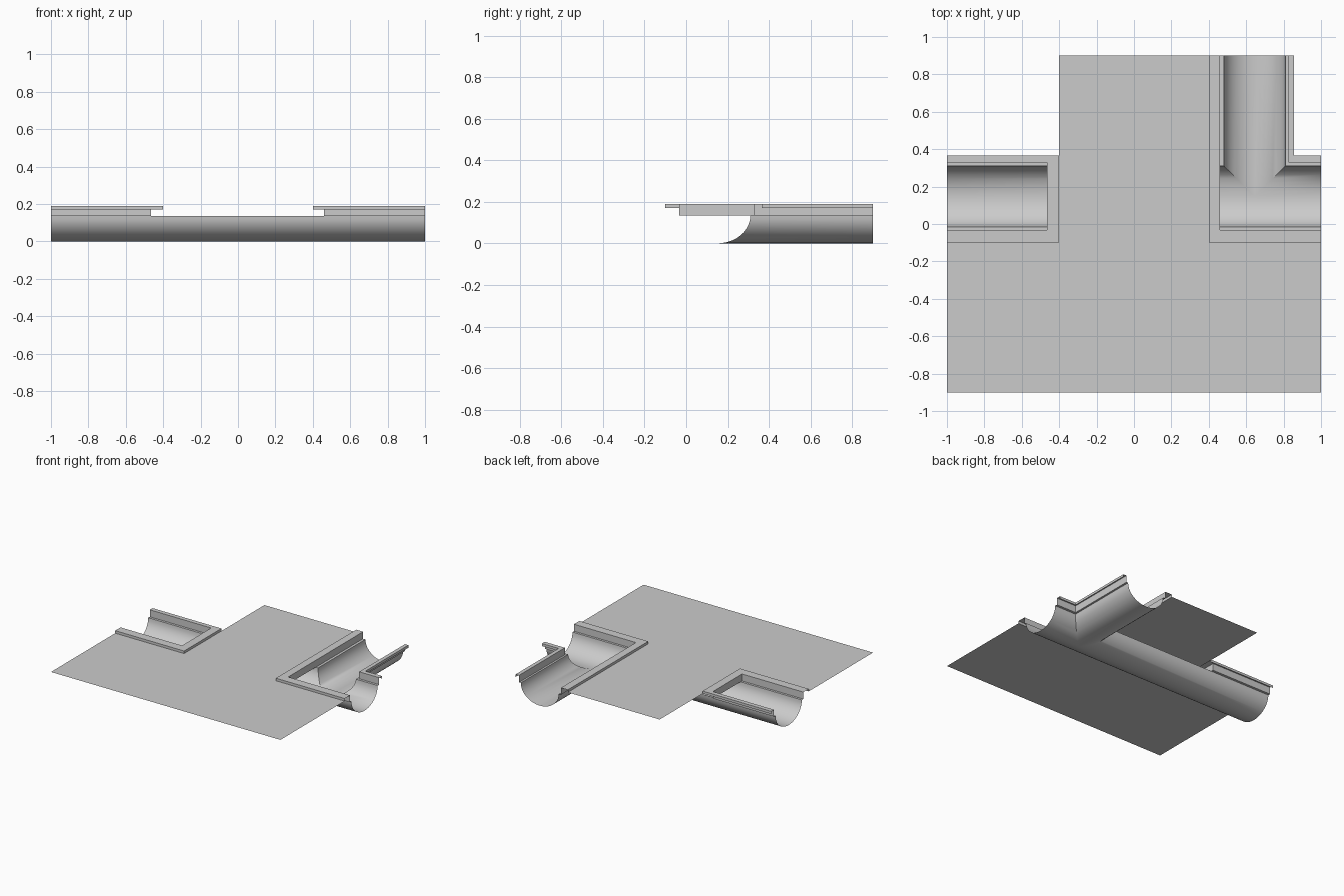
import bpy, bmesh, math

if "Cube" in bpy.data.objects:
    bpy.data.objects.remove(bpy.data.objects["Cube"])

LOW, GROUND, TOP = 0.135, 0.17, 0.19      # trough edge, ground, kerb top
CY, CX, RY, RX = 0.148, 0.645, 0.163, 0.165  # trough axes and half widths


def make(name, quads, smooth=False):
    """Build one mesh from a list of polygons, welded, facing upwards."""
    bm = bmesh.new()
    for q in quads:
        bm.faces.new([bm.verts.new(p) for p in q])
    bmesh.ops.remove_doubles(bm, verts=bm.verts, dist=1e-5)
    bm.normal_update()
    # flip the whole strip if its flat top looks down
    if sum(f.normal.z * f.calc_area() for f in bm.faces) < 0:
        bmesh.ops.reverse_faces(bm, faces=bm.faces)
    me = bpy.data.meshes.new(name)
    bm.to_mesh(me)
    bm.free()
    ob = bpy.data.objects.new(name, me)
    bpy.context.collection.objects.link(ob)
    if smooth:
        bpy.context.view_layer.objects.active = ob
        ob.select_set(True)
        bpy.ops.object.shade_smooth_by_angle(angle=math.radians(40))
        ob.select_set(False)
    return ob


# Ground sheet, T-shaped outline
make("ground", [[(x, y, GROUND) for x, y in (
    (-1, -0.9), (1, -0.9), (1, -0.1), (0.4, -0.1), (0.4, 0.9),
    (-0.4, 0.9), (-0.4, -0.1), (-1, -0.1))]])

# Half-round channel with a branch that meets it in a groin
N = 20
prof = [(-math.cos(math.pi * i / N), LOW * (1 - math.sin(math.pi * i / N)))
        for i in range(N + 1)]
quads = []
for (c0, z0), (c1, z1) in zip(prof, prof[1:]):
    y0, y1 = CY + RY * c0, CY + RY * c1
    if c1 < 1e-6:                          # front half runs straight through
        quads.append([(-1, y0, z0), (CX, y0, z0), (CX, y1, z1), (-1, y1, z1)])
        quads.append([(CX, y0, z0), (1, y0, z0), (1, y1, z1), (CX, y1, z1)])
    else:                                  # back half stops at the groin
        a0, a1 = CX - RX * c0, CX - RX * c1
        b0, b1 = CX + RX * c0, CX + RX * c1
        quads.append([(-1, y0, z0), (a0, y0, z0), (a1, y1, z1), (-1, y1, z1)])
        quads.append([(b0, y0, z0), (1, y0, z0), (1, y1, z1), (b1, y1, z1)])
    # branch strip running to the back edge
    x0, x1 = CX + RX * c0, CX + RX * c1
    g0, g1 = CY + RY * abs(c0), CY + RY * abs(c1)
    quads.append([(x0, g0, z0), (x1, g1, z1), (x1, 0.9, z1), (x0, 0.9, z0)])
make("channel", quads, smooth=True)


# Kerbs: inner wall, flat top and short outer lip along a path
def kerb(name, wall, outer):
    rails = [[(x, y, z) for x, y in pts] for pts, z in (
        (wall, LOW), (wall, TOP), (outer, TOP), (outer, GROUND))]
    quads = []
    for a, b in zip(rails, rails[1:]):
        for i in range(len(a) - 1):
            quads.append([a[i], a[i + 1], b[i + 1], b[i]])
    make(name, quads)


kerb("left_kerb",
     [(-1, -0.033), (-0.465, -0.033), (-0.465, 0.33), (-1, 0.33)],
     [(-1, -0.1), (-0.4, -0.1), (-0.4, 0.365), (-1, 0.365)])
kerb("right_kerb",
     [(1, -0.033), (0.46, -0.033), (0.46, 0.9)],
     [(1, -0.1), (0.4, -0.1), (0.4, 0.9)])
kerb("corner_kerb",
     [(0.825, 0.9), (0.825, 0.33), (1, 0.33)],
     [(0.855, 0.9), (0.855, 0.365), (1, 0.365)])

# Narrow ledges between the channel edge and the kerb walls
ledges = []
for x0, x1, y0, y1 in ((-1, -0.465, -0.033, CY - RY), (-1, -0.465, CY + RY, 0.33),
                       (0.46, 1, -0.033, CY - RY), (0.46, CX - RX, CY + RY, 0.9),
                       (CX + RX, 0.825, CY + RY, 0.9), (0.825, 1, CY + RY, 0.33)):
    ledges.append([(x0, y0, LOW), (x1, y0, LOW), (x1, y1, LOW), (x0, y1, LOW)])
make("ledges", ledges)
